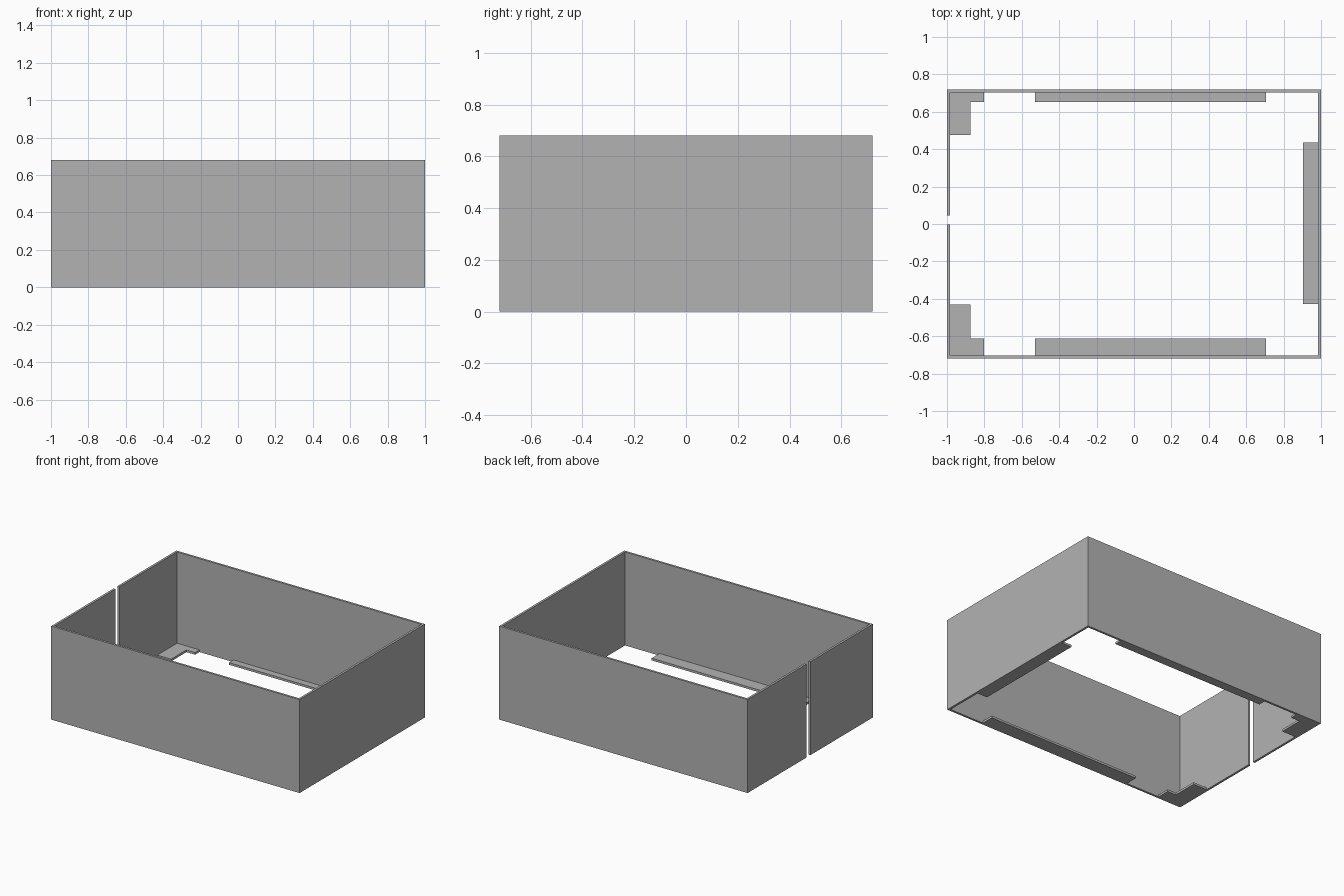
import bpy
import bmesh

cube = bpy.data.objects.get("Cube")
if cube:
    bpy.data.objects.remove(cube, do_unlink=True)

X, Y, H, T = 1.0, 0.72, 0.68, 0.016
SLOT_FRONT, SLOT_BACK = -0.002, 0.045

grey = bpy.data.materials.new("plain grey")
grey.use_nodes = True
colour = (0.45, 0.45, 0.45, 1)
grey.diffuse_color = colour
grey.node_tree.nodes["Principled BSDF"].inputs["Base Color"].default_value = colour


def prism(name, outline, height):
    """Extrude a flat outline upward from the ground."""
    bm = bmesh.new()
    base = bm.faces.new([bm.verts.new((x, y, 0)) for x, y in outline])
    top = bmesh.ops.extrude_face_region(bm, geom=[base])["geom"]
    verts = [v for v in top if isinstance(v, bmesh.types.BMVert)]
    bmesh.ops.translate(bm, verts=verts, vec=(0, 0, height))
    bmesh.ops.recalc_face_normals(bm, faces=bm.faces)
    mesh = bpy.data.meshes.new(name)
    bm.to_mesh(mesh)
    bm.free()
    mesh.materials.append(grey)
    obj = bpy.data.objects.new(name, mesh)
    bpy.context.collection.objects.link(obj)


def rect(x0, x1, y0, y1):
    return [(x0, y0), (x1, y0), (x1, y1), (x0, y1)]


# One continuous wall, open at the slot on the right side
xi, yi = X - T, Y - T
prism("walls", [
    (-X, SLOT_FRONT), (-X, -Y), (X, -Y), (X, Y), (-X, Y), (-X, SLOT_BACK),
    (-xi, SLOT_BACK), (-xi, yi), (xi, yi), (xi, -yi), (-xi, -yi), (-xi, SLOT_FRONT),
], H)

# Narrow ledges flush with the bottom edge
prism("front_ledge", rect(-0.53, 0.706, -yi, -0.613), T)
prism("back_ledge", rect(-0.53, 0.706, 0.653, yi), T)
prism("left_ledge", rect(0.904, xi, -0.428, 0.436), T)

# L-shaped corner ledges beside the slotted wall
for name, side, arm, end in (("front_corner_ledge", -yi, -0.613, -0.431),
                             ("back_corner_ledge", yi, 0.653, 0.477)):
    prism(name, [(-xi, side), (-0.803, side), (-0.803, arm),
                 (-0.873, arm), (-0.873, end), (-xi, end)], T)
